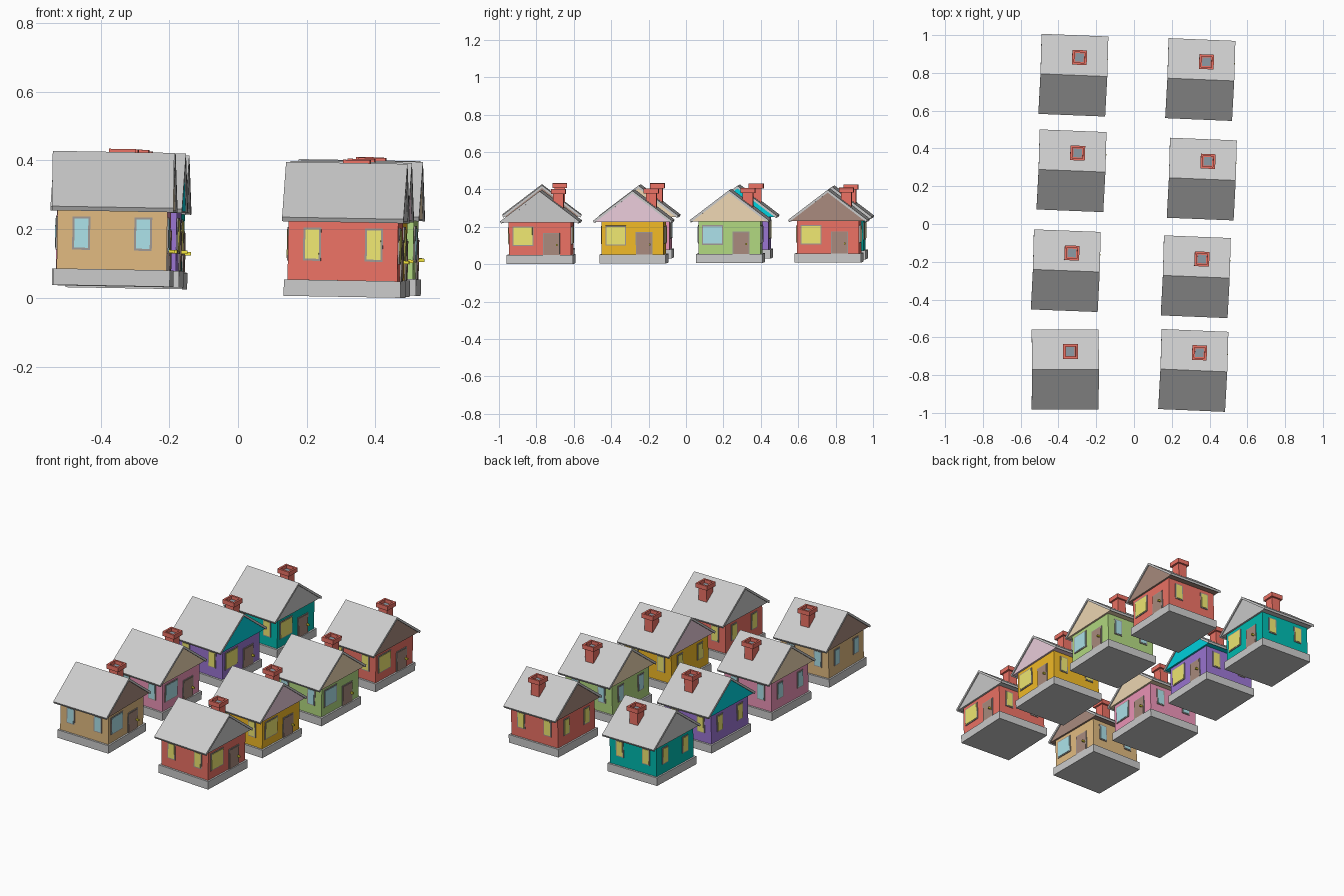
import bpy, bmesh
from math import radians
from mathutils import Matrix, Vector

if "Cube" in bpy.data.objects:
    bpy.data.objects.remove(bpy.data.objects["Cube"])

COLORS = {
    "red": (0.85, 0.17, 0.13), "orange": (0.90, 0.50, 0.02), "green": (0.45, 0.70, 0.22),
    "ochre": (0.76, 0.50, 0.22), "pink": (0.85, 0.30, 0.48), "purple": (0.33, 0.18, 0.65),
    "teal": (0.0, 0.50, 0.44), "brown": (0.40, 0.26, 0.21), "tan": (0.87, 0.69, 0.46),
    "rose": (0.84, 0.62, 0.72), "cyan": (0.0, 0.65, 0.74), "glass_blue": (0.42, 0.77, 0.83),
    "yellow": (0.88, 0.82, 0.17), "frame": (0.36, 0.32, 0.30), "knob": (0.90, 0.78, 0.05),
    "slate": (0.27, 0.33, 0.38),
}


def material(name):
    mat = bpy.data.materials.get(name)
    if not mat:
        mat = bpy.data.materials.new(name)
        mat.diffuse_color = (*COLORS[name], 1)
        mat.use_nodes = True
        mat.node_tree.nodes["Principled BSDF"].inputs["Base Color"].default_value = mat.diffuse_color
    return mat


def add(name, bm, place, color=None):
    bmesh.ops.recalc_face_normals(bm, faces=bm.faces[:])
    mesh = bpy.data.meshes.new(name)
    bm.to_mesh(mesh)
    bm.free()
    if color:
        mesh.materials.append(material(color))
    ob = bpy.data.objects.new(name, mesh)
    bpy.context.collection.objects.link(ob)
    ob.matrix_world = place
    return ob


def cube(center, size):
    bm = bmesh.new()
    bmesh.ops.create_cube(bm, size=1, matrix=Matrix.Translation(center) @ Matrix.Diagonal((*size, 1)))
    return bm


def box(name, place, center, size, color=None):
    return add(name, cube(center, size), place, color)


def prism(name, place, profile, half, color=None):
    """Extrude a (y, z) profile along x."""
    bm = bmesh.new()
    face = bm.faces.new([bm.verts.new((-half, y, z)) for y, z in profile])
    new = bmesh.ops.extrude_face_region(bm, geom=[face])["geom"]
    bmesh.ops.translate(bm, vec=(2 * half, 0, 0), verts=[v for v in new if isinstance(v, bmesh.types.BMVert)])
    return add(name, bm, place, color)


def window(place, side, center, width, height, glass):
    """side is 'x' or 'y', the axis the wall faces."""
    def dims(w, h, d):
        return (d, w, h) if side == "x" else (w, d, h)
    box("window_frame", place, center, dims(width, height, 0.008), "frame")
    box("window_pane", place, center, dims(width - 0.012, height - 0.012, 0.012), glass)


def house(x, y, z, turn, wall, gable, glass):
    m = (Matrix.Translation((x, y, z)) @ Matrix.Rotation(radians(turn), 4, "Z")
         @ Matrix.Rotation(radians(1), 4, "Y"))
    # foundation, walls and gable block
    box("foundation", m, (0, 0, 0.024), (0.34, 0.355, 0.048))
    box("walls", m, (0, 0, 0.135), (0.32, 0.332, 0.18), wall)
    prism("gable", m, [(-0.2, 0.222), (0.2, 0.222), (0, 0.375)], 0.171, gable)
    # bent roof sheet
    prism("roof", m, [(0, 0.375), (0.206, 0.217), (0.212, 0.229), (0, 0.39),
                      (-0.212, 0.229), (-0.206, 0.217)], 0.177)
    # windows on front, back and left
    for s in (-1, 1):
        for o in (-0.09, 0.09):
            window(m, "y", (o, s * 0.166, 0.152), 0.052, 0.097, glass)
        window(m, "x", (-0.16, s * 0.09, 0.152), 0.052, 0.097, glass)
    # door side
    window(m, "x", (0.16, -0.09, 0.15), 0.112, 0.105, glass)
    box("door_frame", m, (0.16, 0.062, 0.108), (0.008, 0.09, 0.12), "frame")
    box("door", m, (0.16, 0.062, 0.106), (0.012, 0.08, 0.114), "brown")
    box("door_knob", m, (0.172, 0.092, 0.103), (0.022, 0.008, 0.01), "knob")
    # chimney stack with a hollow cap
    cx, cy = 0.026, 0.095
    box("chimney_stack", m, (cx, cy, 0.33), (0.056, 0.056, 0.09), "red")
    bm = cube((cx, cy, 0.386), (0.078, 0.078, 0.026))
    top = max(bm.faces, key=lambda f: f.calc_center_median().z)
    bmesh.ops.inset_region(bm, faces=[top], thickness=0.016)
    pit = bmesh.ops.extrude_face_region(bm, geom=[top])["geom"]
    bmesh.ops.delete(bm, geom=[top], context="FACES_ONLY")
    bmesh.ops.translate(bm, vec=Vector((0, 0, -0.02)),
                        verts=[v for v in pit if isinstance(v, bmesh.types.BMVert)])
    add("chimney_cap", bm, m, "red")
    box("chimney_flue", m, (cx, cy, 0.379), (0.045, 0.045, 0.004), "slate")


# two rows of four houses
house(-0.325, 0.788, 0.028, -2.3, "teal", None, "yellow")
house(-0.335, 0.282, 0.033, -2.3, "purple", "cyan", "yellow")
house(-0.365, -0.247, 0.034, -2.2, "pink", "tan", "glass_blue")
house(-0.369, -0.770, 0.035, 0.0, "ochre", "brown", "glass_blue")
house(0.347, 0.765, 0.011, -2.4, "red", "brown", "yellow")
house(0.355, 0.238, 0.009, -2.3, "green", "tan", "glass_blue")
house(0.323, -0.279, 0.006, -2.3, "orange", "rose", "yellow")
house(0.310, -0.775, 0.003, -2.4, "red", None, "yellow")
